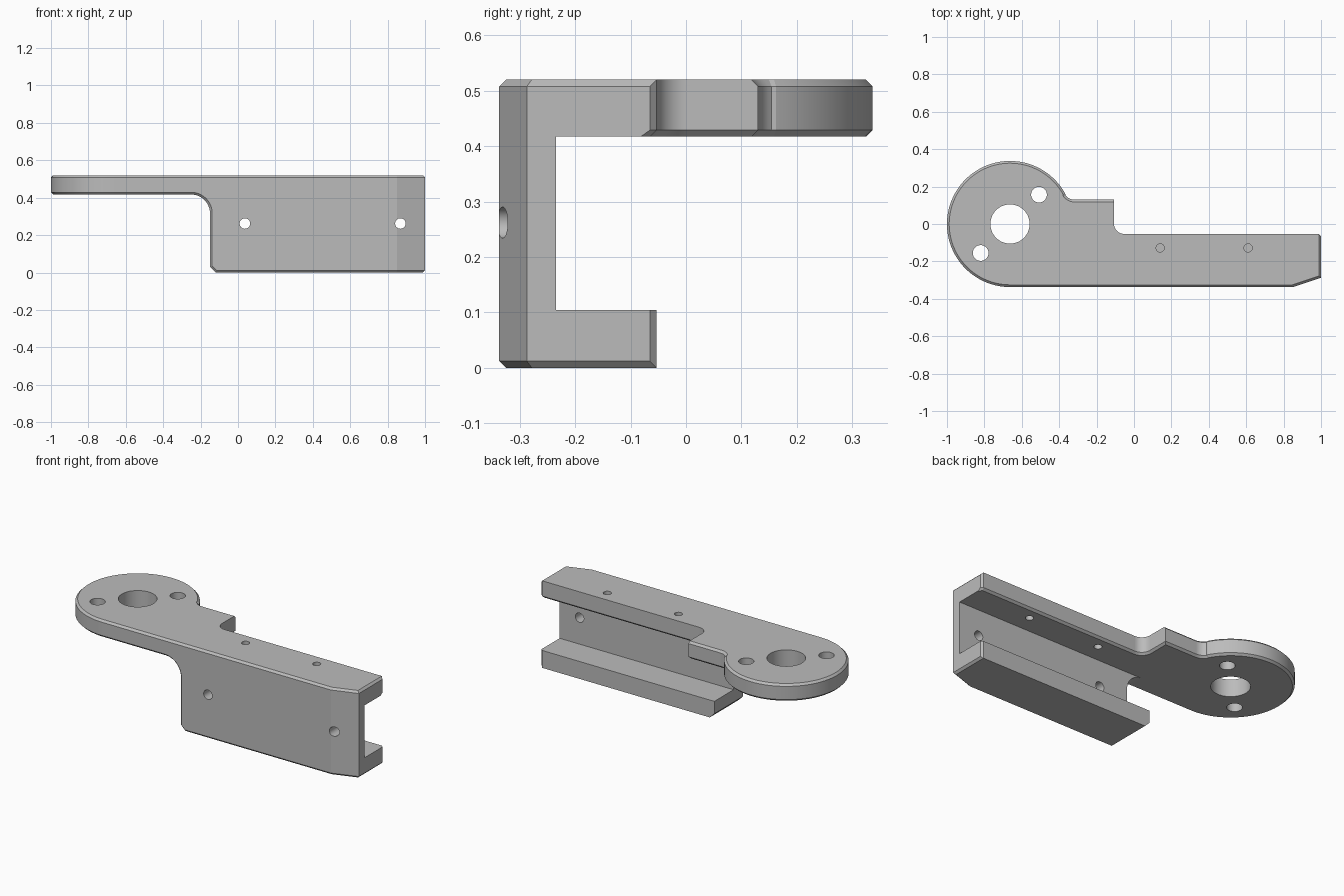
import bpy, bmesh
from math import cos, sin, radians
from mathutils import Matrix, Vector

cube = bpy.data.objects.get("Cube")
if cube:
    bpy.data.objects.remove(cube, do_unlink=True)

# Material
metal = bpy.data.materials.new("grey_metal")
metal.use_nodes = True
grey = (0.5, 0.5, 0.5, 1.0)
metal.diffuse_color = grey
metal.node_tree.nodes["Principled BSDF"].inputs["Base Color"].default_value = grey

# Shared dimensions
C = 0.012                        # edge chamfer
FRONT, BACK, WEB_BACK = -0.337, -0.053, -0.235
END, LEFT = 1.0, -0.15
TOP, UNDER, LEDGE = 0.52, 0.417, 0.104
MID_X, R = -0.663, 0.337         # round head


def arc(cx, cy, r, a0, a1, n):
    steps = [radians(a0 + (a1 - a0) * i / n) for i in range(n + 1)]
    return [(cx + r * cos(a), cy + r * sin(a)) for a in steps]


def inset(pts, rule):
    """Move each outline edge inward by C where the rule holds for its midpoint."""
    n = len(pts)
    normals, dist = [], []
    for i in range(n):
        p, q = Vector(pts[i]), Vector(pts[(i + 1) % n])
        d = (q - p).normalized()
        normals.append(Vector((-d.y, d.x)))
        m = (p + q) / 2
        dist.append(C if rule(m.x, m.y) else 0.0)
    out = []
    for i in range(n):
        n1, n2, a, b = normals[i - 1], normals[i], dist[i - 1], dist[i]
        det = n1.x * n2.y - n1.y * n2.x
        if abs(det) < 0.001:
            off = n1 * max(a, b)
        else:
            off = Vector(((a * n2.y - b * n1.y) / det, (b * n1.x - a * n2.x) / det))
        out.append((pts[i][0] + off.x, pts[i][1] + off.y))
    return out


def make_object(name, bm):
    bmesh.ops.recalc_face_normals(bm, faces=bm.faces)
    mesh = bpy.data.meshes.new(name)
    bm.to_mesh(mesh)
    bm.free()
    mesh.materials.append(metal)
    obj = bpy.data.objects.new(name, mesh)
    bpy.context.collection.objects.link(obj)
    return obj


def prism(name, pts, lo, hi, low_rule=None, high_rule=None, upright=False):
    """Extrude an outline along z (or along y if upright), chamfering either rim."""
    levels = [(inset(pts, low_rule), lo), (pts, lo + C)] if low_rule else [(pts, lo)]
    levels += [(pts, hi - C), (inset(pts, high_rule), hi)] if high_rule else [(pts, hi)]
    bm = bmesh.new()
    rings = [[bm.verts.new((u, w, v) if upright else (u, v, w)) for u, v in ring]
             for ring, w in levels]
    n = len(pts)
    for a, b in zip(rings, rings[1:]):
        for i in range(n):
            j = (i + 1) % n
            bm.faces.new((a[i], a[j], b[j], b[i]))
    bm.faces.new(rings[0])
    bm.faces.new(rings[-1])
    bmesh.ops.remove_doubles(bm, verts=bm.verts, dist=0.0001)
    return make_object(name, bm)


def drill(x, y, z, r, upright=False):
    bm = bmesh.new()
    turn = Matrix.Rotation(radians(90), 4, "X") if upright else Matrix()
    bmesh.ops.create_cone(bm, cap_ends=True, segments=48, radius1=r, radius2=r,
                          depth=0.24, matrix=Matrix.Translation((x, y, z)) @ turn)
    return make_object("hole_cutter", bm)


def combine(target, tool, operation):
    mod = target.modifiers.new(operation.lower(), "BOOLEAN")
    mod.operation, mod.solver, mod.object = operation, "EXACT", tool
    bpy.context.view_layer.objects.active = target
    bpy.ops.object.modifier_apply(modifier=mod.name)
    bpy.data.objects.remove(tool, do_unlink=True)


# Top plate: round head, stepped tab and long flange
nose = [(0.85, FRONT), (END, -0.287)]
tip = [(END, BACK - C), (END - C, BACK)]
outline = (arc(MID_X, 0, R, 28.8, 270, 84) + nose + tip
           + arc(-0.052, BACK + 0.055, 0.055, 270, 180, 12)
           + [(-0.107, 0.13)]
           + arc(-0.319, 0.19, 0.06, 270, 208.8, 8)[:-1])
bracket = prism("bracket", outline, UNDER, TOP,
                low_rule=lambda x, y: not (x > 0.8 and y < -0.07),
                high_rule=lambda x, y: not (x > -0.11 and y > -0.07))

# Upright web
web = prism("web", [(-0.1, FRONT)] + nose + [(END, WEB_BACK), (-0.1, WEB_BACK)],
            0.05, 0.46)

# Web end with the large fillet under the plate
foot = [(LEFT + 0.03, 0), (0, 0)]
web_end = prism("web_end",
                foot + [(0, 0.46), (-0.25, 0.46)]
                + arc(-0.25, UNDER - 0.1, 0.1, 90, 0, 12) + [(LEFT, 0.03)],
                FRONT, WEB_BACK, upright=True,
                low_rule=lambda x, z: x < -0.01 and z < 0.42)

# Bottom flange and its cut-off end
flange = prism("bottom_flange", [(-0.1, FRONT)] + nose + tip + [(-0.1, BACK)],
               0, LEDGE,
               low_rule=lambda x, y: x > -0.09 and y < -0.07)
flange_end = prism("flange_end",
                   foot + [(0, LEDGE), (LEFT, LEDGE), (LEFT, 0.03)],
                   FRONT, BACK, upright=True,
                   low_rule=lambda x, z: x < -0.01 and z < 0.1)

for part in (web, web_end, flange, flange_end):
    combine(bracket, part, "UNION")

# Holes through the plate, then through the web
for x, y, r in ((MID_X, 0, 0.105), (-0.508, 0.157, 0.042), (-0.82, -0.155, 0.042),
                (0.14, -0.128, 0.022), (0.61, -0.128, 0.022)):
    combine(bracket, drill(x, y, 0.47, r), "DIFFERENCE")
for x in (0.037, 0.868):
    combine(bracket, drill(x, -0.29, 0.262, 0.028, upright=True), "DIFFERENCE")

# Smooth the curved walls, keep the big faces flat
bpy.ops.object.select_all(action="DESELECT")
bracket.select_set(True)
bpy.context.view_layer.objects.active = bracket
bpy.ops.object.shade_smooth_by_angle(angle=radians(12))
for face in bracket.data.polygons:
    if face.area > 0.004:
        face.use_smooth = False
